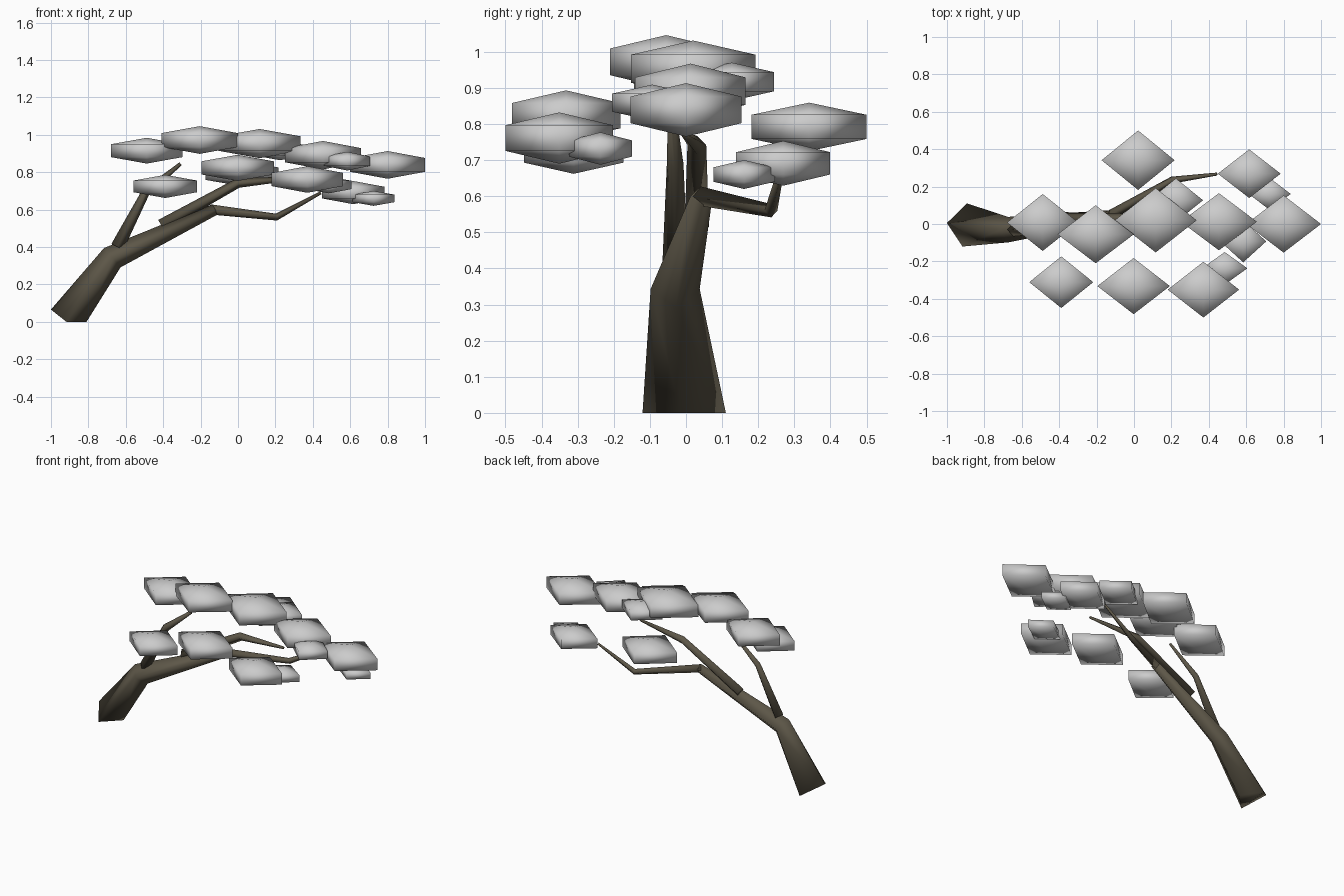
import bpy, bmesh
from math import sqrt
from mathutils import Vector, Matrix

if "Cube" in bpy.data.objects:
    bpy.data.objects.remove(bpy.data.objects["Cube"])

bark = bpy.data.materials.new("bark")
bark.diffuse_color = (0.11, 0.095, 0.065, 1)
bark.use_nodes = True
bark.node_tree.nodes["Principled BSDF"].inputs["Base Color"].default_value = bark.diffuse_color


def finish(name, bm, mat=None):
    bmesh.ops.recalc_face_normals(bm, faces=bm.faces)
    for f in bm.faces:
        f.smooth = True
    me = bpy.data.meshes.new(name)
    bm.to_mesh(me)
    bm.free()
    ob = bpy.data.objects.new(name, me)
    if mat:
        me.materials.append(mat)
    bpy.context.collection.objects.link(ob)
    return ob


def limb(name, path):
    """Four-sided tapering tube through (x, y, z, radius) points, kept above the ground."""
    bm = bmesh.new()
    pts = [Vector(p[:3]) for p in path]
    rings = []
    for i, p in enumerate(pts):
        before = (p - pts[i - 1]).normalized() if i else Vector()
        after = (pts[i + 1] - p).normalized() if i + 1 < len(pts) else Vector()
        t = (before + after).normalized()
        side = t.cross(Vector((0, 0, 1))).normalized()
        up = side.cross(t)
        ring = []
        for d in (side, up, -side, -up):
            v = p + d * path[i][3]
            v.z = max(v.z, 0)
            ring.append(bm.verts.new(v))
        rings.append(ring)
    for a, b in zip(rings, rings[1:]):
        for k in range(4):
            n = (k + 1) % 4
            bm.faces.new((a[k], a[n], b[n], b[k]))
    bm.faces.new(rings[0])
    bm.faces.new(rings[-1])
    return finish(name, bm, bark)


def pad(name, centre, half):
    """Diamond-shaped leaf pad: a coarse four-sided sphere, flattened."""
    bm = bmesh.new()
    bmesh.ops.create_uvsphere(bm, u_segments=4, v_segments=3, radius=1)
    k = 2 / sqrt(3)
    m = Matrix.Translation(centre) @ Matrix.Diagonal((half[0] * k, half[1] * k, half[2], 1))
    bm.transform(m)
    return finish(name, bm)


# Leaning trunk and three branches
limb("trunk", [(-0.905, -0.005, 0, 0.116), (-0.672, -0.03, 0.343, 0.068), (-0.125, 0.043, 0.60, 0.031)])
limb("low_branch", [(-0.14, 0.04, 0.60, 0.027), (0.205, 0.235, 0.56, 0.019), (0.443, 0.267, 0.69, 0.008)])
limb("middle_branch", [(-0.41, 0.03, 0.515, 0.034), (0.0, 0.03, 0.742, 0.026), (0.33, -0.005, 0.77, 0.009)])
limb("back_branch", [(-0.645, -0.03, 0.40, 0.036), (-0.495, -0.03, 0.69, 0.023), (-0.307, -0.04, 0.845, 0.01)])

# Leaf pads: centre and half sizes
pads = [
    ((-0.488, 0.008, 0.915), (0.191, 0.152, 0.069)),
    ((-0.205, -0.055, 0.972), (0.204, 0.155, 0.074)),
    ((0.116, 0.020, 0.953), (0.219, 0.172, 0.078)),
    ((0.454, 0.012, 0.891), (0.203, 0.153, 0.076)),
    ((0.800, 0.000, 0.839), (0.200, 0.153, 0.074)),
    ((0.022, 0.341, 0.792), (0.195, 0.159, 0.067)),
    ((0.616, 0.269, 0.691), (0.168, 0.130, 0.062)),
    ((0.725, 0.161, 0.660), (0.113, 0.085, 0.040)),
    ((0.224, 0.127, 0.917), (0.145, 0.117, 0.053)),
    ((0.584, -0.093, 0.859), (0.123, 0.112, 0.050)),
    ((-0.389, -0.311, 0.724), (0.171, 0.138, 0.062)),
    ((-0.002, -0.332, 0.823), (0.194, 0.150, 0.070)),
    ((0.371, -0.351, 0.761), (0.191, 0.149, 0.071)),
    ((0.485, -0.237, 0.732), (0.121, 0.087, 0.045)),
]
for i, (c, h) in enumerate(pads, 1):
    pad(f"leaf_pad_{i}", c, h)
